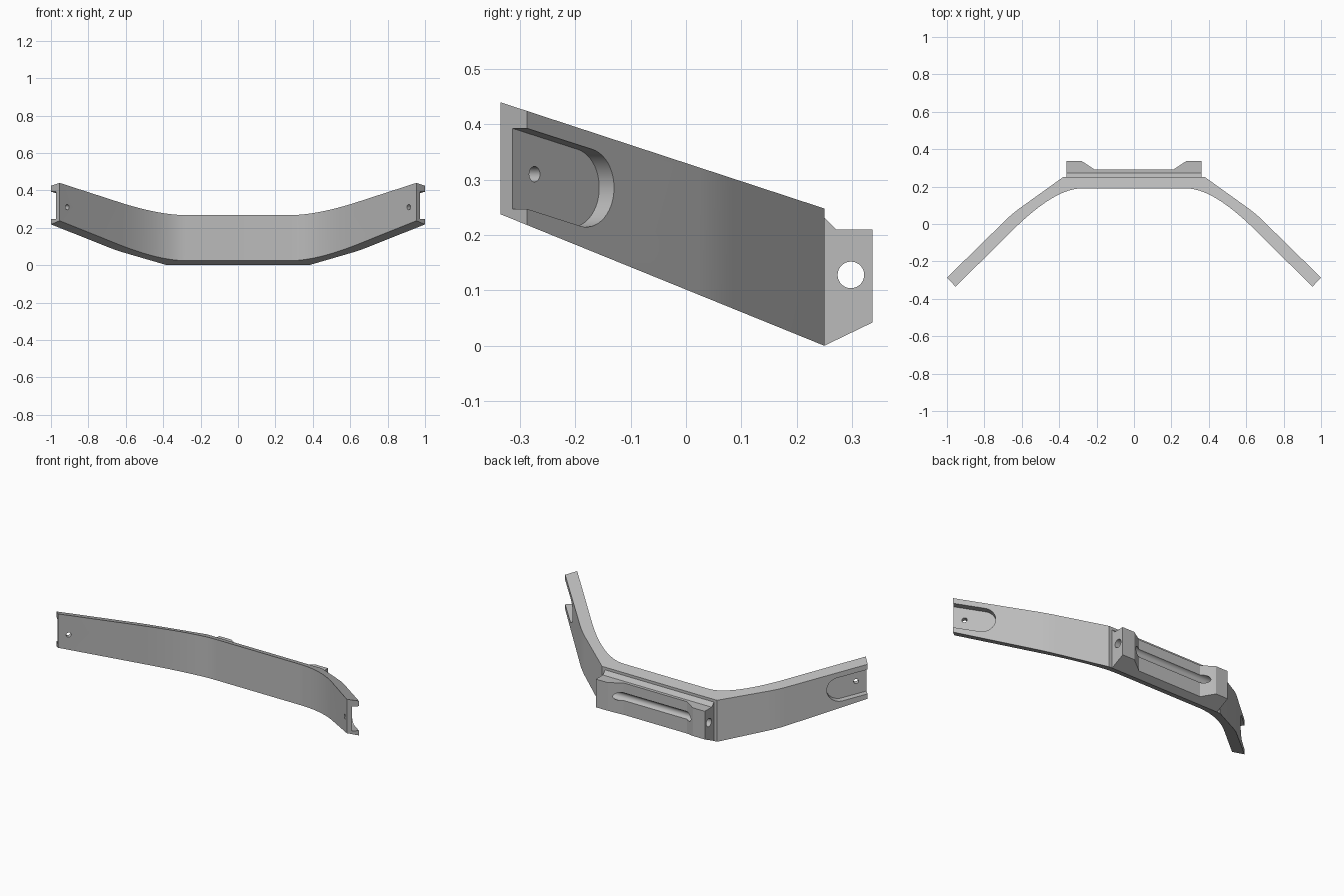
import bpy, bmesh, math
from mathutils import Vector

cube = bpy.data.objects.get("Cube")
if cube:
    bpy.data.objects.remove(cube)

grey = bpy.data.materials.new("plain grey")
grey.use_nodes = True
COLOUR = (0.5, 0.5, 0.5, 1)
grey.diffuse_color = COLOUR
grey.node_tree.nodes["Principled BSDF"].inputs["Base Color"].default_value = COLOUR


def prism(name, loop_a, loop_b):
    """Solid between two matching outlines."""
    bm = bmesh.new()
    a = [bm.verts.new(p) for p in loop_a]
    b = [bm.verts.new(p) for p in loop_b]
    bm.faces.new(a)
    bm.faces.new(b[::-1])
    for i in range(len(a)):
        j = (i + 1) % len(a)
        bm.faces.new((a[j], a[i], b[i], b[j]))
    bmesh.ops.recalc_face_normals(bm, faces=bm.faces)
    mesh = bpy.data.meshes.new(name)
    bm.to_mesh(mesh)
    bm.free()
    mesh.materials.append(grey)
    obj = bpy.data.objects.new(name, mesh)
    bpy.context.collection.objects.link(obj)
    return obj


def activate(obj):
    bpy.ops.object.select_all(action="DESELECT")
    bpy.context.view_layer.objects.active = obj
    obj.select_set(True)


def cut(obj, cutter):
    mod = obj.modifiers.new("cut", "BOOLEAN")
    mod.operation, mod.solver, mod.object = "DIFFERENCE", "EXACT", cutter
    activate(obj)
    bpy.ops.object.modifier_apply(modifier=mod.name)
    bpy.data.objects.remove(cutter)


def bend(p, q, r, steps):
    """Quadratic curve from p to r, pulled towards q."""
    p, q, r = Vector(p), Vector(q), Vector(r)
    return [p * (1 - t) ** 2 + q * 2 * t * (1 - t) + r * t * t
            for t in (i / steps for i in range(steps + 1))]


def ring(radius, start, sweep, steps):
    return [(radius * math.cos(start + sweep * i / steps),
             radius * math.sin(start + sweep * i / steps)) for i in range(steps)]


# Curved band: plan outline between two sloping planes
outer = [Vector((1, -0.287))] + bend((0.685, 0.022), (0.65, 0.056), (0.61, 0.085), 6) \
    + [Vector((0.38, 0.25))]
inner = bend((0.28, 0.19), (0.414, 0.19), (0.62, -0.005), 20) + [Vector((0.954, -0.335))]
mirror = lambda pts: [Vector((-p.x, p.y)) for p in reversed(pts)]
plan = outer + mirror(outer) + mirror(inner) + inner
band = prism("curved_band",
             [(p.x, p.y, (0.25 - p.y) * 0.406) for p in plan],
             [(p.x, p.y, 0.248 + (0.25 - p.y) * 0.328) for p in plan])

# Round-ended end pockets and pin holes, on both arms
DEPTH = 0.037
for side in (1, -1):
    along = Vector((-0.715 * side, 0.699, 0))
    out = Vector((0.699 * side, 0.715, 0))
    end = Vector((side, -0.287, 0.32))
    axis = (along + Vector((0, 0, -0.225))).normalized()
    across = axis.cross(out)
    centre = end + axis * 0.157
    slot = [(-0.3, -0.071)] + ring(0.071, -math.pi / 2, math.pi, 24) + [(0, 0.071), (-0.3, 0.071)]
    outline = [centre + axis * u + across * v for u, v in slot]
    cut(band, prism("pocket_cutter", [p - out * DEPTH for p in outline],
                    [p + out * 0.1 for p in outline]))
    pin = end + along * 0.057 + Vector((0, 0, -0.01))
    outline = [pin + along * u + Vector((0, 0, v)) for u, v in ring(0.014, 0, math.tau, 24)]
    cut(band, prism("pin_cutter", [p - out * 0.15 for p in outline],
                    [p + out * 0.1 for p in outline]))

# Rear bracket: side profile run across the middle
profile = [(0.235, 0.007), (0.25, 0.0), (0.337, 0.042), (0.337, 0.21), (0.272, 0.21),
           (0.25, 0.232), (0.235, 0.232)]
bracket = prism("rear_bracket", [(-0.36, y, z) for y, z in profile],
                [(0.36, y, z) for y, z in profile])

# Lowered middle with sloping shoulders
half = [Vector((0.325, 0.36))] + bend((0.295, 0.345), (0.28, 0.337), (0.265, 0.327), 5) \
    + [Vector((0.21, 0.291))]
recess = half + mirror(half)
cut(bracket, prism("recess_cutter", [(p.x, p.y, -0.1) for p in recess],
                   [(p.x, p.y, 0.4) for p in recess]))

# Cross bore, which leaves an open groove along the middle
bore = [(0.298 + u, 0.128 + v) for u, v in ring(0.024, 0, math.tau, 40)]
cut(bracket, prism("bore_cutter", [(-0.5, y, z) for y, z in bore],
                   [(0.5, y, z) for y, z in bore]))

for obj in (band, bracket):
    activate(obj)
    bpy.ops.object.shade_smooth_by_angle(angle=math.radians(20))
